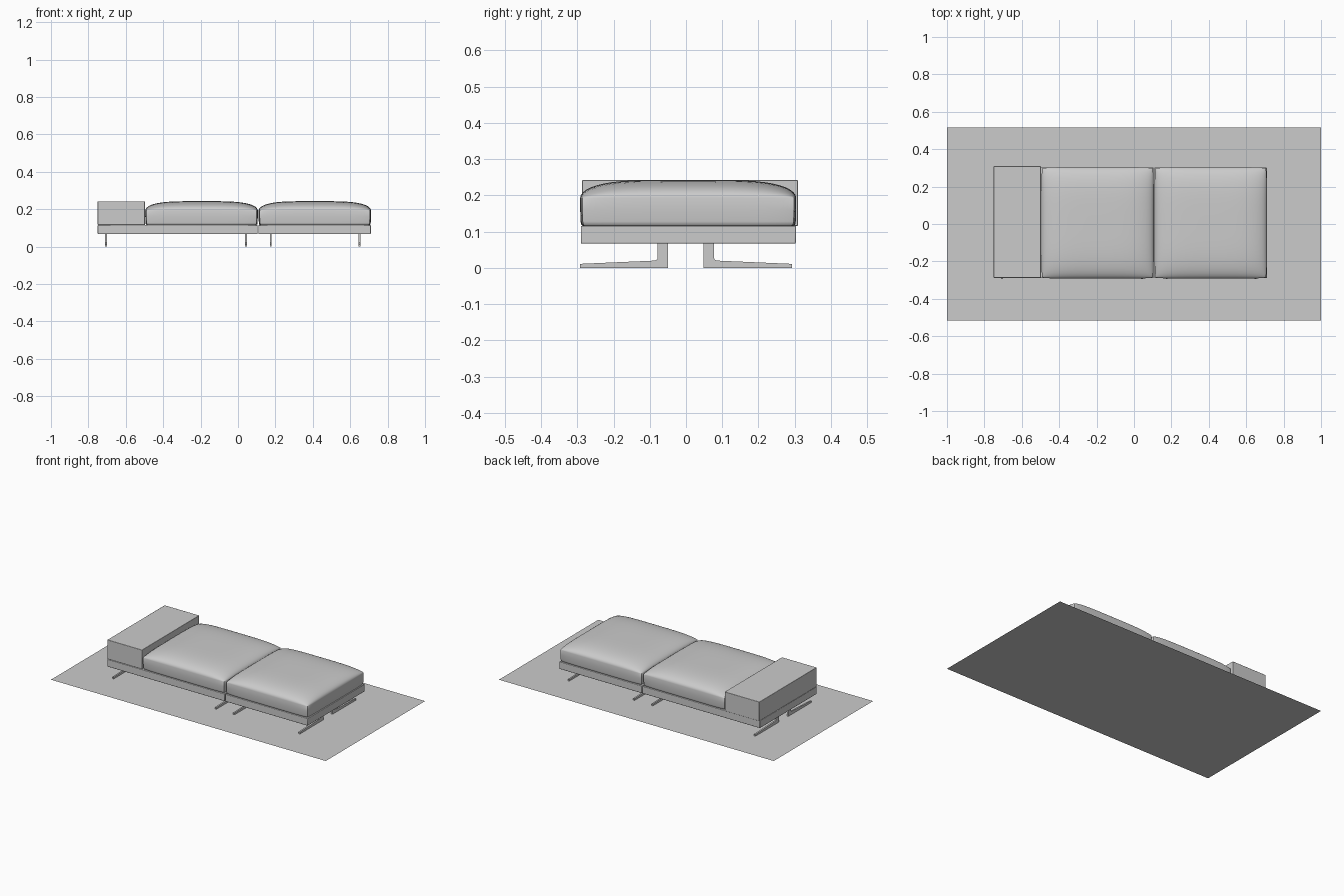
import bpy, bmesh, math

if "Cube" in bpy.data.objects:
    bpy.data.objects.remove(bpy.data.objects["Cube"])


def finish(name, bm):
    bmesh.ops.recalc_face_normals(bm, faces=bm.faces)
    me = bpy.data.meshes.new(name)
    bm.to_mesh(me)
    bm.free()
    ob = bpy.data.objects.new(name, me)
    bpy.context.collection.objects.link(ob)
    return ob


def smooth(ob, angle=40):
    bpy.ops.object.select_all(action='DESELECT')
    ob.select_set(True)
    bpy.context.view_layer.objects.active = ob
    bpy.ops.object.shade_smooth_by_angle(angle=math.radians(angle))


def box(name, lo, hi, bevel=0.003):
    bm = bmesh.new()
    bmesh.ops.create_cube(bm, size=1)
    for v in bm.verts:
        v.co = [(a + b) / 2 + c * (b - a) for a, b, c in zip(lo, hi, v.co)]
    ob = finish(name, bm)
    mod = ob.modifiers.new("edge_bevel", 'BEVEL')
    mod.width, mod.segments = bevel, 2
    smooth(ob)
    return ob


def cushion(name, x0, x1, y0, y1, z0, z1):
    """Domed pillow: curved top grid, sides extruded down with a soft belly."""
    n = 28
    cx, cy, hx, hy = (x0 + x1) / 2, (y0 + y1) / 2, (x1 - x0) / 2, (y1 - y0) / 2
    rim = z1 - 0.05

    def dome(t):
        return math.sqrt(max(0, 1 - abs(t) ** 4))

    bm = bmesh.new()
    bmesh.ops.create_grid(bm, x_segments=n, y_segments=n, size=1)
    for v in bm.verts:
        u, w = (math.sin(c * math.pi / 2) for c in v.co[:2])
        v.co = (cx + u * hx * (1 - 0.02 * w ** 8),
                cy + w * hy * (1 - 0.02 * u ** 8),
                rim + (z1 - rim) * dome(u) * dome(w))
    # (height, outline scale) rings down the side
    for z, s in ((z0 + 0.045, 1.0), (z0 + 0.012, 0.996), (z0 + 0.003, 0.99), (z0, 0.975)):
        edges = [e for e in bm.edges if e.is_boundary]
        new = bmesh.ops.extrude_edge_only(bm, edges=edges)["geom"]
        ring = [g for g in new if isinstance(g, bmesh.types.BMVert)]
        if z == z0 + 0.045:
            base = 1.0
        for v in ring:
            v.co = (cx + (v.co.x - cx) * s / base, cy + (v.co.y - cy) * s / base, z)
        base = s
    bmesh.ops.holes_fill(bm, edges=[e for e in bm.edges if e.is_boundary], sides=0)
    ob = finish(name, bm)
    smooth(ob, 60)
    return ob


def leg(name, x, y_shift, side):
    """L-shaped blade: short post with a long tapering foot pointing outwards."""
    profile = [(0.048, 0), (0.292, 0), (0.292, 0.011), (0.085, 0.02),
               (0.079, 0.023), (0.077, 0.028), (0.077, 0.068), (0.048, 0.068)]
    t = 0.005
    bm = bmesh.new()
    face = bm.faces.new([bm.verts.new((x - t, side * y + y_shift, z)) for y, z in profile])
    ext = bmesh.ops.extrude_face_region(bm, geom=[face])["geom"]
    for g in ext:
        if isinstance(g, bmesh.types.BMVert):
            g.co.x += 2 * t
    finish(name, bm)


# Rug sheet under the bench
bm = bmesh.new()
bmesh.ops.create_grid(bm, x_segments=1, y_segments=1, size=1)
for v in bm.verts:
    v.co.y *= 0.516
finish("floor_sheet", bm)

# Two platform bases
box("base_left", (-0.75, -0.29, 0.067), (0.105, 0.303, 0.116))
box("base_right", (0.109, -0.29, 0.067), (0.71, 0.303, 0.116))

# Side table block
box("side_table", (-0.75, -0.287, 0.116), (-0.498, 0.309, 0.242), 0.002)

# Seat cushions
cushion("cushion_left", -0.496, 0.106, -0.292, 0.304, 0.116, 0.243)
cushion("cushion_right", 0.110, 0.711, -0.292, 0.304, 0.116, 0.243)

# Leg pairs, front and back
for i, x in enumerate((-0.705, 0.042, 0.175, 0.65)):
    leg(f"front_leg_{i + 1}", x, -0.001, -1)
    leg(f"back_leg_{i + 1}", x, 0.0, 1)
